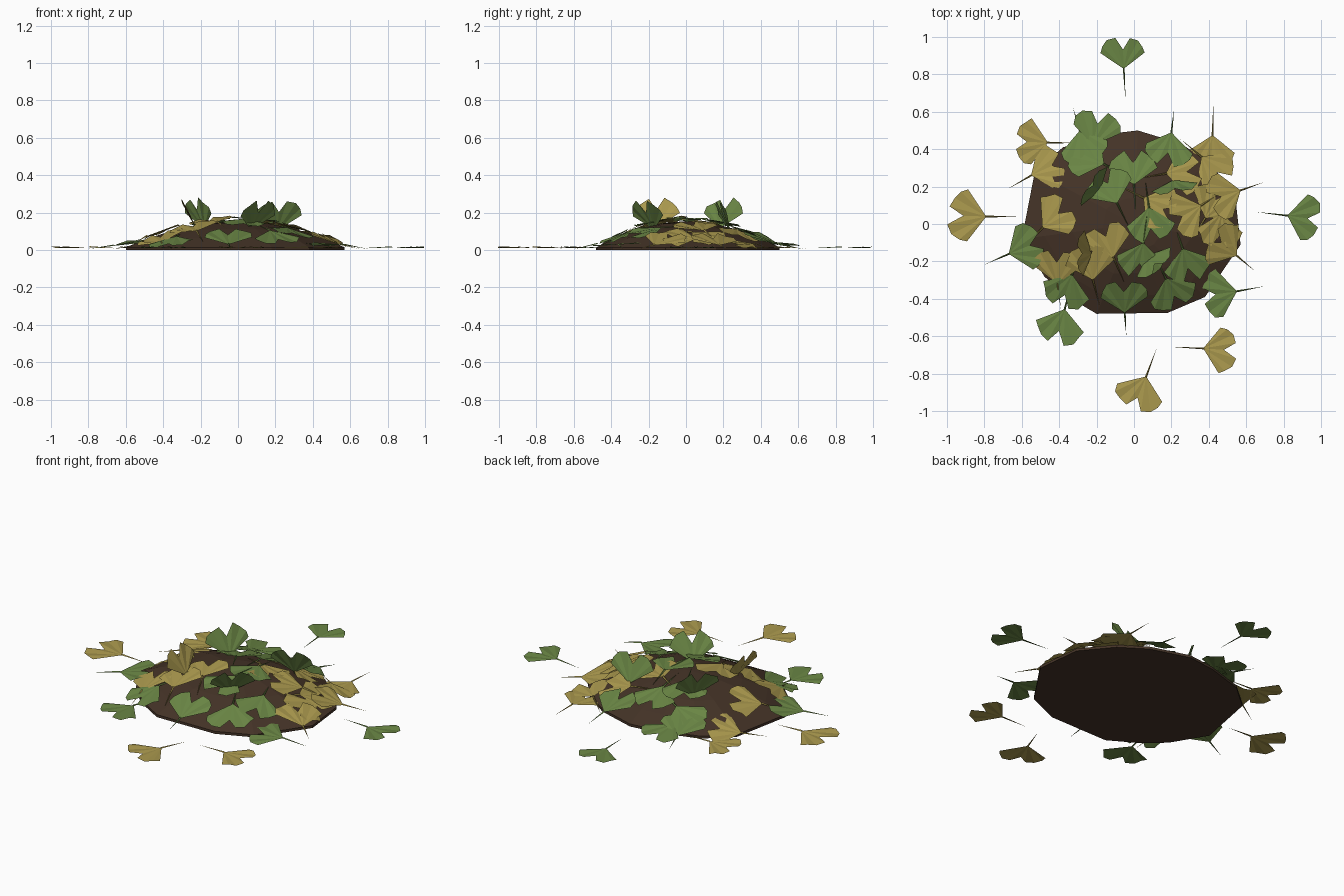
import bpy, bmesh, math, random
from mathutils import Matrix, Vector

if "Cube" in bpy.data.objects:
    bpy.data.objects.remove(bpy.data.objects["Cube"])

random.seed(4)


def material(name, rgb):
    m = bpy.data.materials.new(name)
    m.diffuse_color = (*rgb, 1)
    m.use_nodes = True
    m.node_tree.nodes["Principled BSDF"].inputs["Base Color"].default_value = m.diffuse_color
    return m


SOIL = material("dark_soil", (0.058, 0.033, 0.020))
GREEN = material("leaf_green", (0.142, 0.235, 0.058))
YELLOW = material("leaf_yellow", (0.40, 0.315, 0.075))

# Mound outline, counter-clockwise
RIM = [(0.57, -0.11), (0.54, 0.16), (0.40, 0.33), (0.25, 0.43), (0.02, 0.50),
       (-0.15, 0.48), (-0.38, 0.41), (-0.53, 0.28), (-0.60, -0.08),
       (-0.48, -0.28), (-0.37, -0.38), (-0.20, -0.48), (0.18, -0.475), (0.38, -0.39)]


def height(t):
    return 0.015 + 0.14 * (1 - t ** 1.9)


def mound_z(x, y):
    """Height of the mound surface under a point."""
    for i, a in enumerate(RIM):
        b = RIM[(i + 1) % len(RIM)]
        det = a[0] * b[1] - a[1] * b[0]
        u = (x * b[1] - y * b[0]) / det
        v = (a[0] * y - a[1] * x) / det
        if u >= -1e-6 and v >= -1e-6:
            t = u + v
            return height(t) if t < 1 else 0.012
    return 0.012


def add_object(name, bm, mat):
    me = bpy.data.meshes.new(name)
    bm.to_mesh(me)
    bm.free()
    me.materials.append(mat)
    ob = bpy.data.objects.new(name, me)
    bpy.context.collection.objects.link(ob)


def build_mound():
    bm = bmesh.new()
    rings = [[bm.verts.new((x, y, 0)) for x, y in RIM]]
    for t in (1.0, 0.8, 0.55, 0.28):
        rings.append([bm.verts.new((x * t, y * t, height(t))) for x, y in RIM])
    n = len(RIM)
    for lo, hi in zip(rings, rings[1:]):
        for i in range(n):
            j = (i + 1) % n
            bm.faces.new((lo[i], lo[j], hi[j], hi[i]))
    top = bm.verts.new((0, 0, height(0)))
    for i in range(n):
        bm.faces.new((rings[-1][i], rings[-1][(i + 1) % n], top))
    bm.faces.new(rings[0][::-1])
    add_object("soil_mound", bm, SOIL)


# Fan outline with a central notch; the stem end is the origin, the fan opens to +Y
HALF_FAN = [(0.118, 0.085), (0.108, 0.118), (0.082, 0.15), (0.040, 0.168), (0.0, 0.108)]
FAN = HALF_FAN + [(-x, y) for x, y in HALF_FAN[-2::-1]]


def leaf(name, mat, matrix, size, stem=0.16, drop=0.0):
    bm = bmesh.new()

    def vert(x, y, z):
        p = matrix @ (Vector((x, y, z)) * size)
        p.z = max(p.z, 0.006)
        return bm.verts.new(p)

    base = vert(0, 0, 0)
    rim = []
    for i, (x, y) in enumerate(FAN):
        k = random.uniform(0.95, 1.05)
        rim.append(vert(x * k, y * k, 0.004 if i % 2 else -0.002))
    for a, b in zip(rim, rim[1:]):
        bm.faces.new((base, a, b))
    # Tapered stem, triangular in section
    tip = vert(0.004, -stem / size, -drop)
    ring = [vert(-0.005, 0.004, 0), vert(0.005, 0.004, 0), vert(0, 0.004, 0.006)]
    for i in range(3):
        bm.faces.new((ring[i], tip, ring[(i + 1) % 3]))
    add_object(name, bm, mat)


def frame(origin, forward, up):
    f = forward.normalized()
    r = f.cross(up).normalized()
    u = r.cross(f)
    return Matrix.Translation(origin) @ Matrix((r, f, u)).transposed().to_4x4()


def heading(deg):
    return Vector((math.cos(math.radians(deg)), math.sin(math.radians(deg)), 0))


def pile_leaf(name, mat, x, y, deg, lift, size=1.1):
    """Lay a leaf on the slope, from its stem end to the middle of its fan."""
    d = heading(deg)
    s = Vector((-d.y, d.x, 0))
    base = Vector((x, y, mound_z(x, y)))

    def at(p):
        return Vector((p.x, p.y, mound_z(p.x, p.y)))

    far, mid = at(base + d * 0.16), base + d * 0.1
    side = at(mid + s * 0.1) - at(mid - s * 0.1)
    fwd = far - base
    up = fwd.cross(side)
    leaf(name, mat, frame(base + Vector((0, 0, lift)), fwd, up), size, 0.15, 0.03)


build_mound()

# Loose leaves on the ground: x, y, heading, size
GROUND_GREEN = [(-0.055, 0.83, 92, 1.0), (0.82, 0.045, -8, 1.05), (-0.37, -0.455, -105, 1.1)]
GROUND_YELLOW = [(-0.79, 0.04, 178, 1.18), (0.37, -0.665, -4, 1.03), (0.065, -0.815, -112, 1.12),
                 (-0.46, 0.435, 178, 1.03), (0.42, 0.475, -93, 1.06)]
for mat, rows in ((GREEN, GROUND_GREEN), (YELLOW, GROUND_YELLOW)):
    for i, (x, y, a, s) in enumerate(rows):
        leaf(f"ground_{mat.name}_{i}", mat,
             frame(Vector((x, y, 0.014)), heading(a), Vector((0, 0, 1))), s, 0.165, 0.004)

# Leaves lying on the mound: x, y, heading
PILE_GREEN = [(-0.67, -0.16, 22), (-0.05, -0.475, 92), (0.08, 0.09, -85), (0.05, -0.10, -100),
              (0.26, -0.13, -75), (0.17, -0.29, -65), (0.55, -0.36, 188), (0.20, 0.49, -100),
              (0.0, 0.21, 92), (-0.22, 0.42, 78), (-0.16, 0.32, 155), (-0.09, 0.11, 115),
              (-0.33, -0.27, -110), (-0.29, 0.50, -75)]
PILE_YELLOW = [(-0.55, 0.26, 25), (0.57, 0.18, 198), (-0.49, -0.02, 42), (-0.11, -0.18, 110),
               (0.05, 0.14, -30), (0.36, 0.10, -150), (0.17, 0.27, 5), (0.36, 0.36, -45),
               (0.47, 0.06, -95), (0.55, -0.17, 140), (-0.41, -0.32, 92), (-0.22, -0.30, 100),
               (0.38, 0.03, 60)]
for mat, rows in ((GREEN, PILE_GREEN), (YELLOW, PILE_YELLOW)):
    for i, (x, y, a) in enumerate(rows):
        pile_leaf(f"pile_{mat.name}_{i}", mat, x, y, a, 0.010 + 0.004 * (i % 4))

# Leaves standing up out of the mound: x, y, z, heading of lean, pitch
STANDING = [(YELLOW, -0.225, -0.16, 0.12, 178, 62), (GREEN, -0.18, 0.18, 0.115, 146, 66),
            (GREEN, 0.21, 0.235, 0.105, -79, 66), (GREEN, 0.07, -0.17, 0.11, -48, 58)]
for i, (mat, x, y, z, a, pitch) in enumerate(STANDING):
    p = math.radians(pitch)
    fwd = heading(a) * math.cos(p) + Vector((0, 0, math.sin(p)))
    up = -heading(a) * math.sin(p) + Vector((0, 0, math.cos(p)))
    leaf(f"standing_leaf_{i}", mat, frame(Vector((x, y, z)), fwd, up), 1.03, 0.1)
